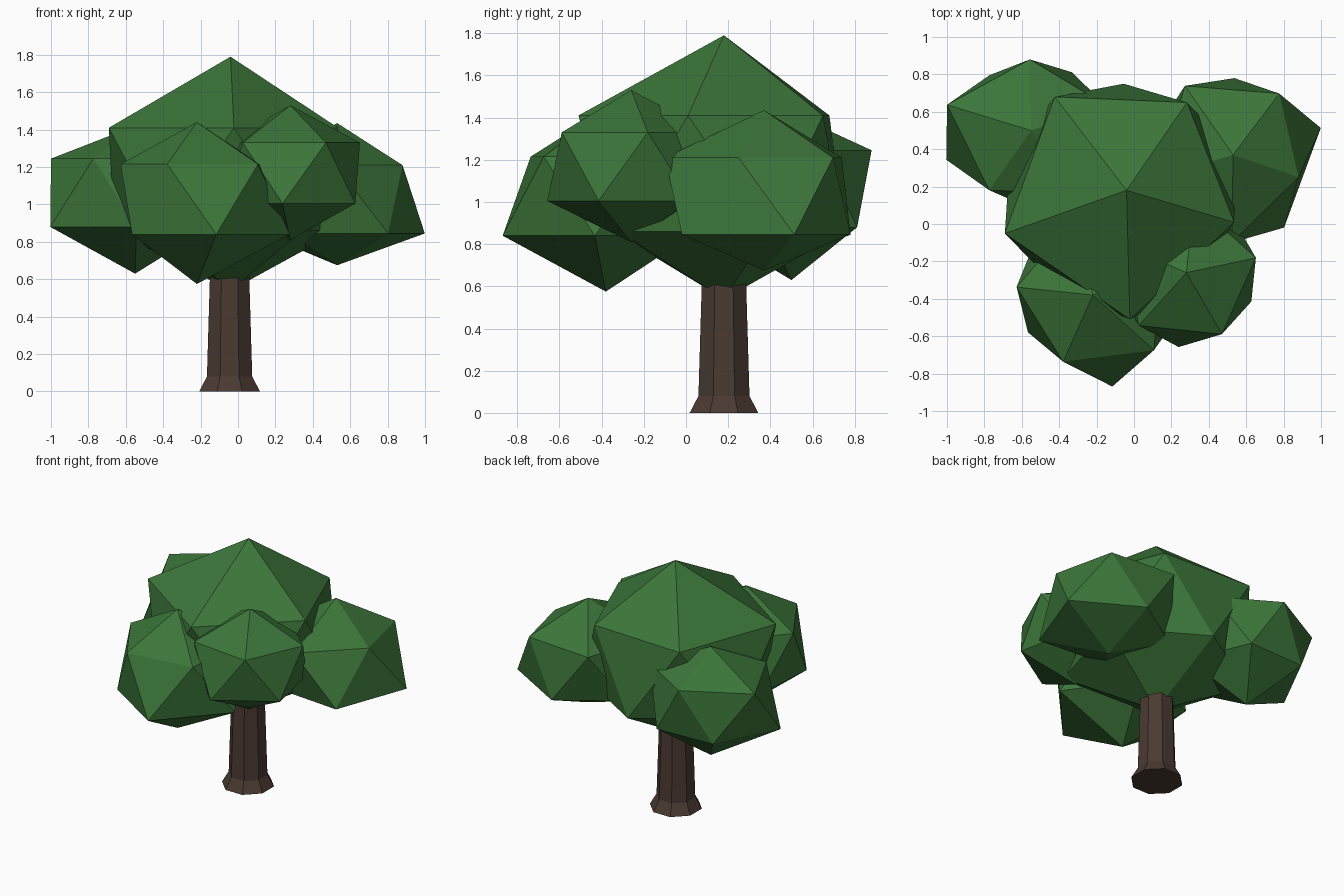
import bpy
import bmesh
from math import cos, sin, radians
from mathutils import Vector

default_cube = bpy.data.objects.get("Cube")
if default_cube:
    bpy.data.objects.remove(default_cube, do_unlink=True)


def make_material(name, colour):
    mat = bpy.data.materials.new(name)
    mat.use_nodes = True
    mat.diffuse_color = (*colour, 1)
    mat.node_tree.nodes["Principled BSDF"].inputs["Base Color"].default_value = (*colour, 1)
    return mat


leaf_green = make_material("leaf green", (0.045, 0.18, 0.042))
bark_brown = make_material("bark brown", (0.069, 0.042, 0.032))


def ring(bm, radii, z, start):
    """A ring of vertices, evenly spaced by angle, one radius for each."""
    step = 360 / len(radii)
    points = []
    for i, r in enumerate(radii):
        a = radians(start + i * step)
        points.append(bm.verts.new((r * cos(a), r * sin(a), z)))
    return points


def finish(bm, name, location, mat):
    bmesh.ops.recalc_face_normals(bm, faces=bm.faces)
    mesh = bpy.data.meshes.new(name)
    bm.to_mesh(mesh)
    bm.free()
    mesh.materials.append(mat)
    obj = bpy.data.objects.new(name, mesh)
    obj.location = location
    bpy.context.collection.objects.link(obj)


def leaf_clump(name, centre, heights, start, upper_radii, lower_radii):
    """Uneven twenty-sided clump: two tips and two staggered rings of five."""
    x, y = centre
    bottom_z, lower_z, upper_z, top_z = heights
    bm = bmesh.new()
    top = bm.verts.new((0, 0, top_z))
    bottom = bm.verts.new((0, 0, bottom_z))
    upper = ring(bm, upper_radii, upper_z, start)
    lower = ring(bm, lower_radii, lower_z, start + 36)
    for i in range(5):
        j = (i + 1) % 5
        bm.faces.new((top, upper[i], upper[j]))
        bm.faces.new((upper[i], lower[i], upper[j]))
        bm.faces.new((lower[i], lower[j], upper[j]))
        bm.faces.new((bottom, lower[j], lower[i]))
    finish(bm, name, Vector((x, y, 0)), leaf_green)


# Trunk: octagonal, flared at the foot
bm = bmesh.new()
levels = [ring(bm, [r] * 8, z, 22.5)
          for r, z in ((0.176, 0), (0.131, 0.08), (0.113, 0.64))]
for low, high in zip(levels, levels[1:]):
    for i in range(8):
        j = (i + 1) % 8
        bm.faces.new((low[i], low[j], high[j], high[i]))
bm.faces.new(levels[0])
bm.faces.new(levels[-1])
finish(bm, "trunk", Vector((-0.045, 0.18, 0)), bark_brown)

# Foliage: one large crown with four clumps around it
leaf_clump("crown", (-0.04, 0.18), (0.54, 0.86, 1.41, 1.79), -16.5,
           (0.60, 0.57, 0.63, 0.69, 0.69), (0.62, 0.57, 0.65, 0.64, 0.63))
leaf_clump("front_right_clump", (-0.22, -0.38), (0.575, 0.84, 1.215, 1.44), 174,
           (0.41, 0.39, 0.44, 0.42, 0.42), (0.40, 0.50, 0.50, 0.44, 0.42))
leaf_clump("front_left_clump", (0.28, -0.26), (0.81, 1.005, 1.33, 1.53), -60,
           (0.38, 0.38, 0.38, 0.38, 0.38), (0.38, 0.38, 0.38, 0.38, 0.40))
leaf_clump("back_left_clump", (0.53, 0.37), (0.675, 0.845, 1.21, 1.435), -19,
           (0.37, 0.41, 0.45, 0.42, 0.47), (0.49, 0.41, 0.43, 0.43, 0.475))
leaf_clump("back_right_clump", (-0.55, 0.5), (0.63, 0.88, 1.245, 1.42), 19,
           (0.42, 0.38, 0.47, 0.39, 0.42), (0.38, 0.37, 0.48, 0.42, 0.42))
